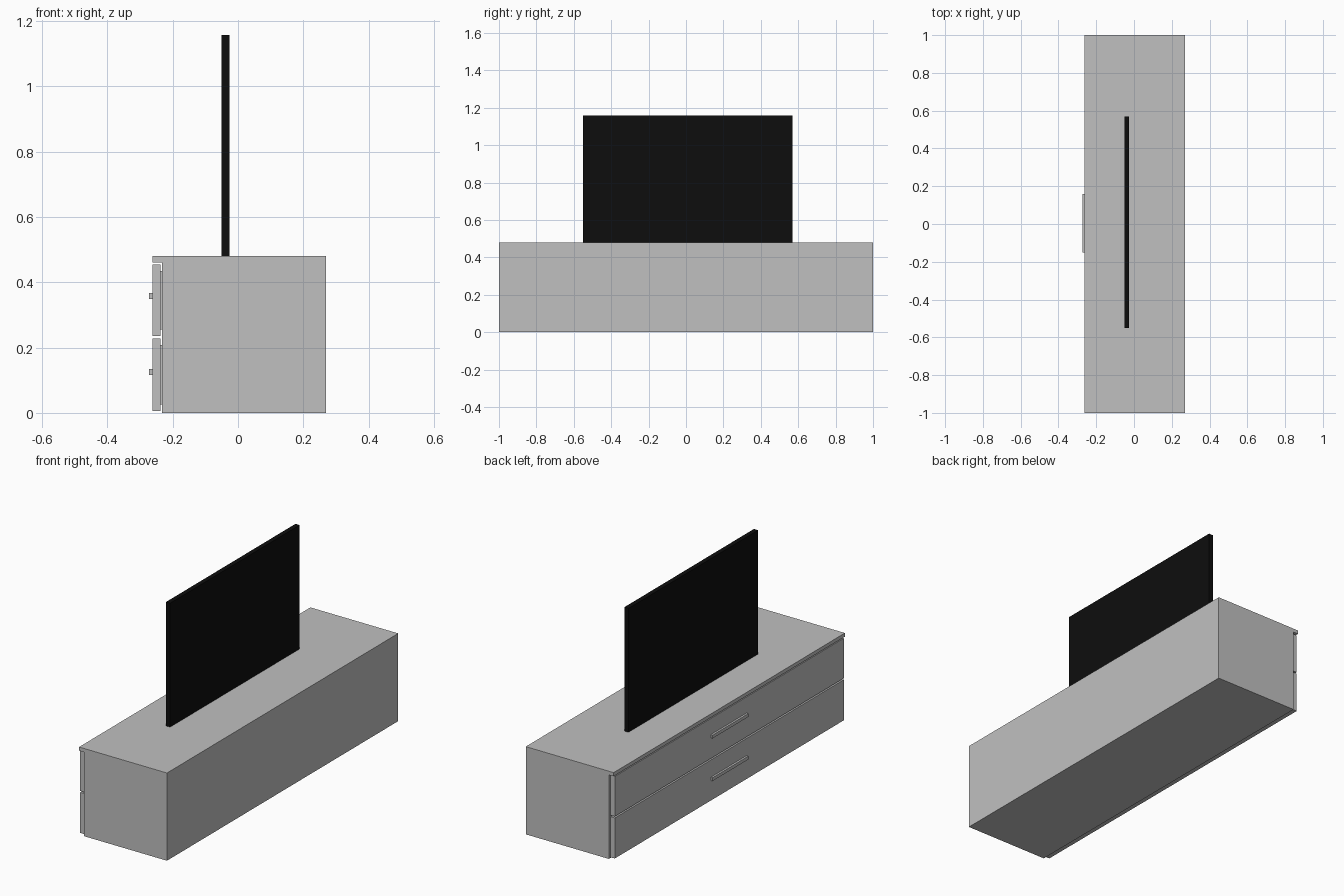
import bpy
import bmesh
from mathutils import Vector

default = bpy.data.objects.get("Cube")
if default:
    bpy.data.objects.remove(default, do_unlink=True)


def make_material(name, value):
    mat = bpy.data.materials.new(name)
    mat.use_nodes = True
    colour = (value, value, value, 1)
    mat.diffuse_color = colour
    mat.node_tree.nodes["Principled BSDF"].inputs["Base Color"].default_value = colour
    return mat


grey = make_material("light grey", 0.53)
black = make_material("screen black", 0.004)


def box(name, low, high, mat):
    """Axis-aligned box between two corners."""
    low, high = Vector(low), Vector(high)
    bm = bmesh.new()
    bmesh.ops.create_cube(bm, size=1)
    for v in bm.verts:
        v.co = v.co * (high - low)
    mesh = bpy.data.meshes.new(name)
    bm.to_mesh(mesh)
    bm.free()
    mesh.materials.append(mat)
    obj = bpy.data.objects.new(name, mesh)
    obj.location = (low + high) / 2
    bpy.context.collection.objects.link(obj)
    return obj


BACK, BODY_FRONT, FACE = 0.27, -0.233, -0.262

# Cabinet: carcass and an overhanging top board
box("cabinet_body", (BODY_FRONT, -1, 0), (BACK, 1, 0.46), grey)
box("cabinet_top", (FACE, -1, 0.46), (BACK, 1, 0.48), grey)

# Two full-width drawers, each with a slim bar handle
for name, bottom, top, grip in (("lower", 0.006, 0.228, 0.125),
                                ("upper", 0.236, 0.455, 0.358)):
    box(name + "_drawer_front", (FACE, -0.99, bottom), (-0.237, 0.99, top), grey)
    # Hidden runner block joins the drawer front to the carcass
    box(name + "_drawer_block", (-0.237, -0.9, bottom + 0.02),
        (BODY_FRONT, 0.9, top - 0.02), grey)
    box(name + "_drawer_handle", (-0.273, -0.15, grip - 0.009),
        (FACE, 0.16, grip + 0.009), grey)

# Flat screen standing on the cabinet
box("screen", (-0.051, -0.55, 0.48), (-0.026, 0.57, 1.158), black)
